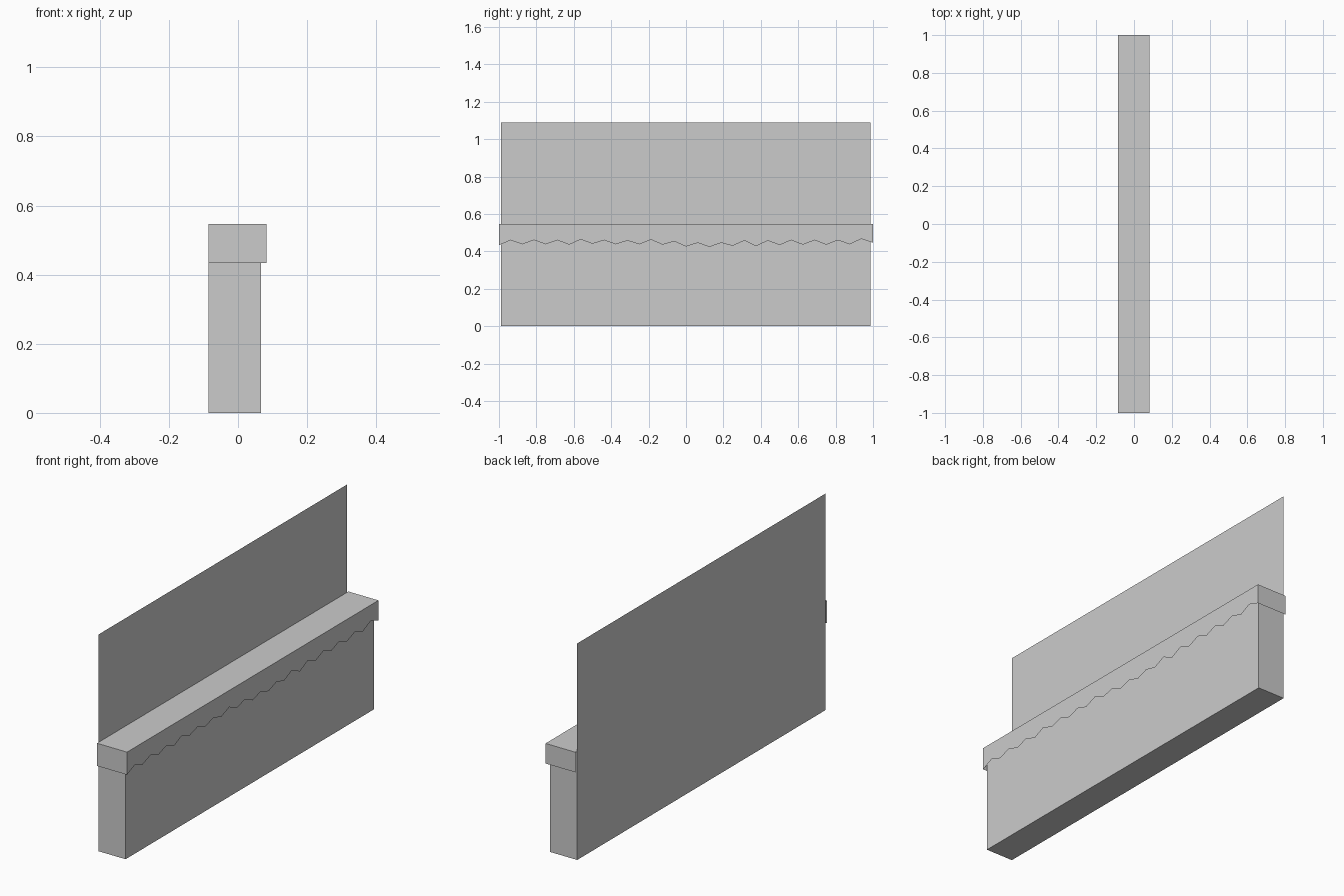
import bpy

if "Cube" in bpy.data.objects:
    bpy.data.objects.remove(bpy.data.objects["Cube"])


def make_mesh(name, verts, faces):
    mesh = bpy.data.meshes.new(name)
    mesh.from_pydata(verts, [], faces)
    mesh.update()
    obj = bpy.data.objects.new(name, mesh)
    bpy.context.collection.objects.link(obj)
    return obj


BACK, FRONT, LIP = -0.085, 0.067, 0.082
Y0, Y1 = -0.99, 0.987
TOP = 0.547

# Tall thin back panel
make_mesh("back_panel",
          [(BACK, Y0, 0), (BACK, Y1, 0), (BACK, Y1, 1.09), (BACK, Y0, 1.09)],
          [(0, 3, 2, 1)])

# Low wall body: front, ends and bottom (the panel closes the back, the cap the top)
body = [(x, y, z) for z in (0, TOP) for x, y in
        ((BACK, Y0), (FRONT, Y0), (FRONT, Y1), (BACK, Y1))]
make_mesh("wall_body", body,
          [(0, 1, 5, 4), (1, 2, 6, 5), (2, 3, 7, 6), (0, 3, 2, 1)])

# Cap: open shell with an uneven zigzag lower edge
lows = [0.433, 0.438, 0.438, 0.436, 0.441, 0.438, 0.438, 0.436, 0.426,
        0.424, 0.430, 0.428, 0.434, 0.436, 0.436, 0.438, 0.446]
highs = [0.460, 0.461, 0.460, 0.464, 0.460, 0.458, 0.463, 0.454,
         0.446, 0.446, 0.458, 0.458, 0.460, 0.460, 0.460, 0.467]
edge = []
for i in range(33):
    z = highs[i // 2] if i % 2 else lows[i // 2]
    edge.append((LIP, -1 + i / 16, z))
n = len(edge)
verts = edge + [(x, y, TOP) for x, y, z in edge]
faces = [(i, i + 1, n + i + 1, n + i) for i in range(n - 1)]
b = len(verts)
verts += [(BACK, -1, lows[0]), (BACK, -1, TOP), (BACK, 1, lows[-1]), (BACK, 1, TOP)]
faces += [(b, 0, n, b + 1),                          # near end
          (n - 1, b + 2, b + 3, 2 * n - 1),          # far end
          tuple(range(n, 2 * n)) + (b + 3, b + 1)]   # top
make_mesh("zigzag_cap", verts, faces)
